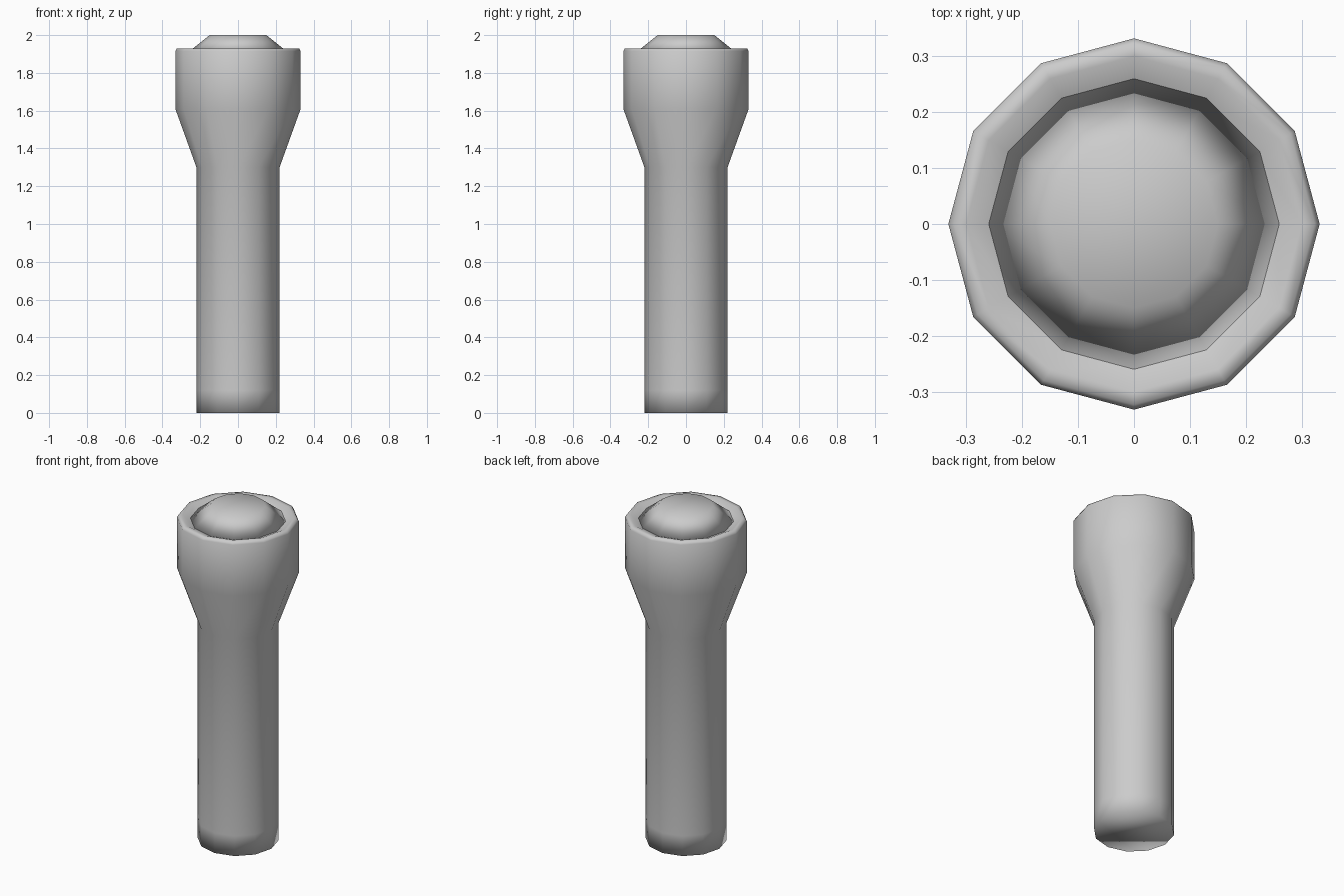
import bpy, bmesh
from math import cos, sin, tau

if "Cube" in bpy.data.objects:
    bpy.data.objects.remove(bpy.data.objects["Cube"])

SIDES = 12


def lathe(name, profile):
    """Revolve (radius, z) points, bottom to top; radius 0 makes a centre point."""
    bm = bmesh.new()
    rings = []
    for r, z in profile:
        if r == 0:
            rings.append([bm.verts.new((0, 0, z))])
        else:
            rings.append([bm.verts.new((r * cos(tau * i / SIDES), r * sin(tau * i / SIDES), z))
                          for i in range(SIDES)])
    for a, b in zip(rings, rings[1:]):
        for i in range(SIDES):
            j = (i + 1) % SIDES
            if len(b) == 1:
                bm.faces.new((a[i], a[j], b[0]))
            else:
                bm.faces.new((a[i], a[j], b[j], b[i]))
    # flat underside
    bm.faces.new(list(reversed(rings[0])))
    for f in bm.faces:
        f.smooth = True
    mesh = bpy.data.meshes.new(name)
    bm.to_mesh(mesh)
    bm.free()
    obj = bpy.data.objects.new(name, mesh)
    bpy.context.collection.objects.link(obj)
    return obj


# Handle, flared head and rim of the torch
lathe("torch_body", [(0.22, 0), (0.22, 0.12), (0.22, 1.3), (0.332, 1.61),
                     (0.332, 1.915), (0.323, 1.93), (0.30, 1.93), (0.255, 1.91)])

# Domed lens set into the rim
lathe("lens", [(0.26, 1.912), (0.15, 2.0), (0, 2.0)])
